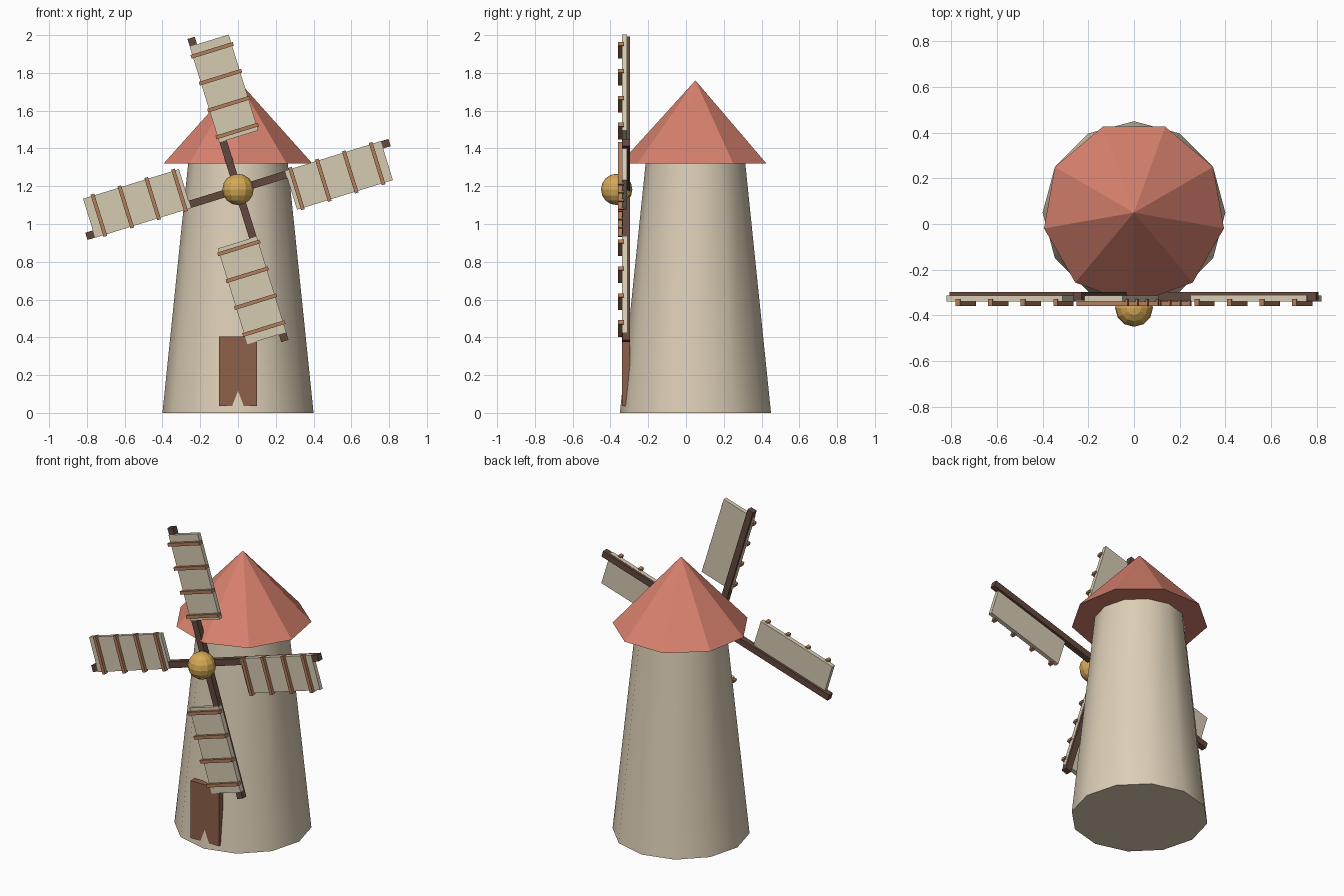
import bpy, bmesh
from math import sin, cos, pi, radians
from mathutils import Matrix, Vector

cube = bpy.data.objects.get("Cube")
if cube:
    bpy.data.objects.remove(cube, do_unlink=True)


def material(name, rgb):
    m = bpy.data.materials.new(name)
    m.use_nodes = True
    m.diffuse_color = (*rgb, 1)
    m.node_tree.nodes["Principled BSDF"].inputs["Base Color"].default_value = (*rgb, 1)
    return m


plaster = material("pale plaster", (0.72, 0.62, 0.47))
tile = material("red tile", (0.69, 0.22, 0.155))
canvas = material("cream canvas", (0.67, 0.60, 0.45))
dark_wood = material("dark wood", (0.122, 0.065, 0.048))
slat_wood = material("light wood", (0.45, 0.205, 0.105))
door_wood = material("door wood", (0.27, 0.117, 0.067))
brass = material("brass", (0.67, 0.40, 0.09))


def finish(name, bm, mat):
    bmesh.ops.recalc_face_normals(bm, faces=bm.faces)
    mesh = bpy.data.meshes.new(name)
    bm.to_mesh(mesh)
    bm.free()
    mesh.materials.append(mat)
    obj = bpy.data.objects.new(name, mesh)
    bpy.context.collection.objects.link(obj)
    return obj


def box(name, low, high, mat, matrix=Matrix()):
    low, high = Vector(low), Vector(high)
    bm = bmesh.new()
    bmesh.ops.create_cube(bm, size=1)
    for v in bm.verts:
        v.co = (low + high) / 2 + Vector(a * b for a, b in zip(v.co, high - low))
    bm.transform(matrix)
    return finish(name, bm, mat)


def ring(bm, sides, radius, z):
    # The first corner points to the front
    turn = [2 * pi * i / sides for i in range(sides)]
    return [bm.verts.new((radius * sin(a), AXIS_Y - radius * cos(a), z)) for a in turn]


AXIS_Y = 0.05
ROOF_BASE = 1.32

# Tapered tower with softly shaded sides
bm = bmesh.new()
bottom, top = ring(bm, 12, 0.40, 0), ring(bm, 12, 0.264, ROOF_BASE)
bm.faces.new(bottom)
bm.faces.new(top)
for i in range(12):
    j = (i + 1) % 12
    bm.faces.new((bottom[i], bottom[j], top[j], top[i]))
tower = finish("tower", bm, plaster)
bpy.ops.object.select_all(action="DESELECT")
tower.select_set(True)
bpy.context.view_layer.objects.active = tower
bpy.ops.object.shade_smooth_by_angle(angle=radians(40))

# Faceted pointed roof
bm = bmesh.new()
eave = ring(bm, 9, 0.40, ROOF_BASE)
apex = bm.verts.new((0, AXIS_Y, 1.76))
bm.faces.new(eave)
for i in range(9):
    bm.faces.new((eave[i], eave[(i + 1) % 9], apex))
finish("roof", bm, tile)

# Door
box("door", (-0.10, -0.338, 0.037), (0.10, -0.297, 0.405), door_wood)

# Four sails, each an arm, a canvas to one side and four slats
PIVOT_Z = 1.183
for n, side in enumerate(("top", "right", "bottom", "left")):
    place = Matrix.Translation((0, 0, PIVOT_Z)) @ Matrix.Rotation(n * pi / 2 - 0.3, 4, "Y")
    box(f"{side}_sail_arm", (-0.02, -0.335, 0), (0.02, -0.297, 0.84), dark_wood, place)
    box(f"{side}_sail_canvas", (-0.021, -0.339, 0.267), (0.195, -0.312, 0.798), canvas, place)
    for k in range(4):
        u = 0.297 + 0.149 * k
        box(f"{side}_sail_slat_{k + 1}", (-0.03, -0.359, u - 0.01), (0.204, -0.328, u + 0.01),
            slat_wood, place)

# Hub ball
bm = bmesh.new()
bmesh.ops.create_uvsphere(bm, u_segments=12, v_segments=8, radius=0.083)
bm.transform(Matrix.Translation((0, -0.367, PIVOT_Z)))
finish("hub", bm, brass)
